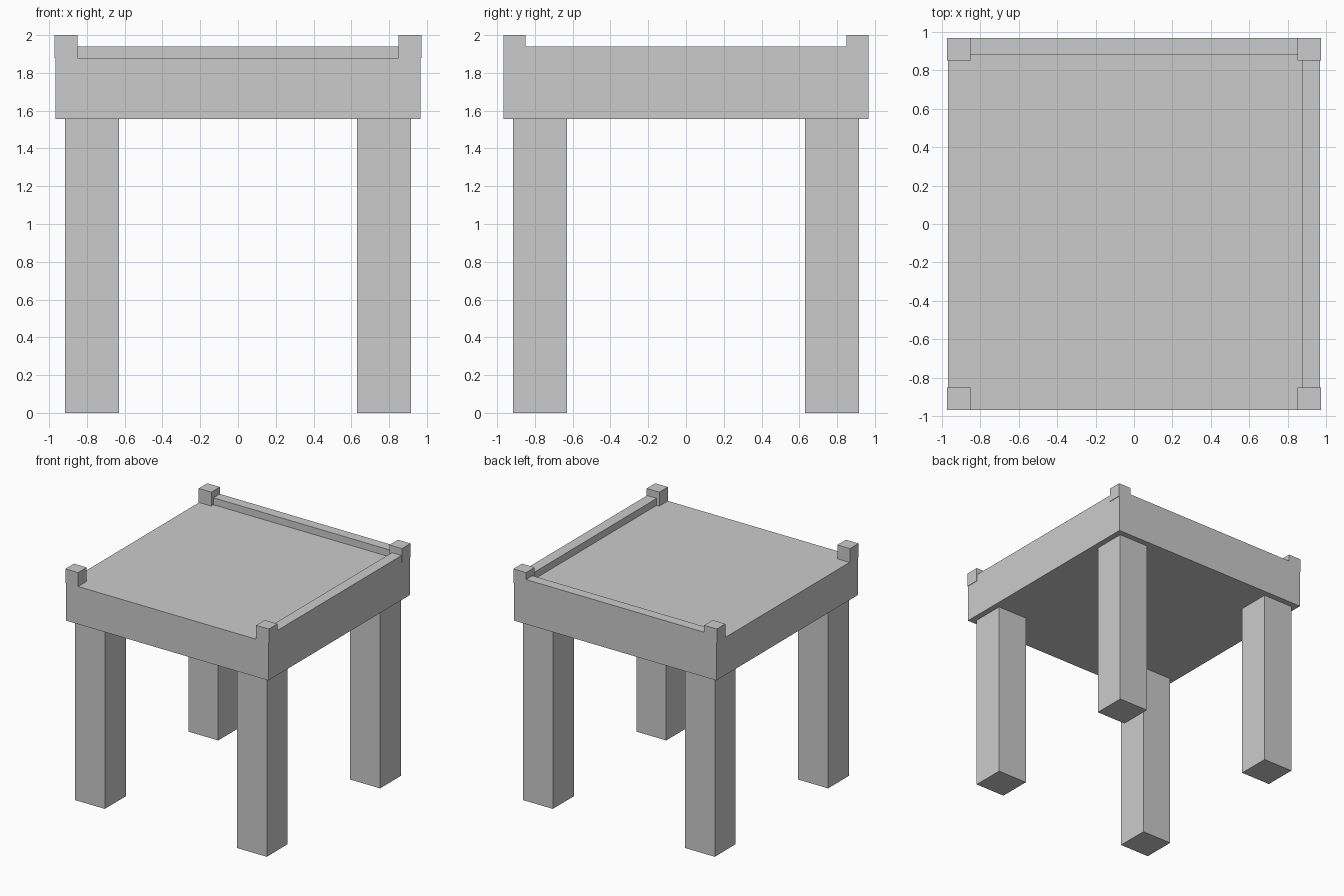
import bpy

if "Cube" in bpy.data.objects:
    bpy.data.objects.remove(bpy.data.objects["Cube"])


def box(name, x0, x1, y0, y1, z0, z1):
    """Axis-aligned box from its limits."""
    bpy.ops.mesh.primitive_cube_add(size=1, location=((x0 + x1) / 2, (y0 + y1) / 2, (z0 + z1) / 2))
    ob = bpy.context.object
    ob.name = name
    ob.scale = (x1 - x0, y1 - y0, z1 - z0)
    bpy.ops.object.transform_apply(location=False, rotation=False, scale=True)
    return ob


def corner_box(name, sx, sy, inner, outer_x, outer_y, z0, z1):
    """Box placed in one corner, mirrored by the signs."""
    xs = sorted((sx * inner, sx * outer_x))
    ys = sorted((sy * inner, sy * outer_y))
    return box(name, *xs, *ys, z0, z1)


H = 0.967          # half width of the top
UNDER, DECK, RAIL, TOP = 1.555, 1.88, 1.94, 2.0

# Thick table top
box("table_top", -H, H, -H, H, UNDER, DECK)

# Legs and raised corner posts
for sy, depth in ((-1, "front"), (1, "back")):
    for sx, side in ((-1, "left"), (1, "right")):
        corner_box(f"{depth}_{side}_leg", sx, sy, 0.63, 0.916, 0.916, 0, UNDER)
        corner_box(f"{depth}_{side}_post", sx, sy, 0.85, 0.971, H, DECK, TOP)

# Low rails along the back and right edges only
box("back_rail", -0.85, 0.85, 0.88, H, DECK, RAIL)
box("right_rail", 0.875, H, -0.85, 0.85, DECK, RAIL)
